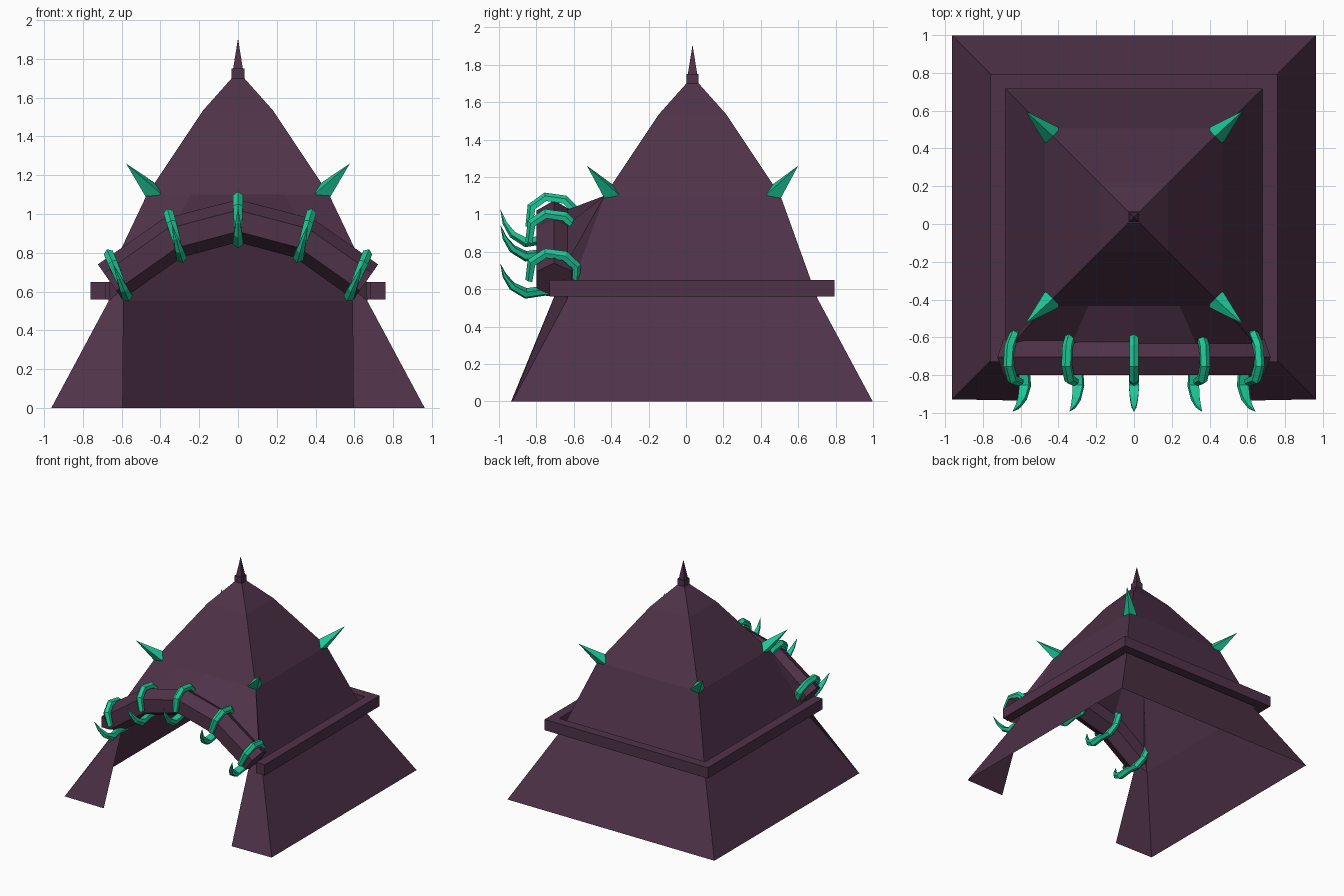
import bpy, bmesh, math
from mathutils import Vector, Matrix

if "Cube" in bpy.data.objects:
    bpy.data.objects.remove(bpy.data.objects["Cube"])

CY = 0.035  # tent axis in y


def material(name, rgb):
    m = bpy.data.materials.new(name)
    m.diffuse_color = (*rgb, 1)
    m.use_nodes = True
    m.node_tree.nodes["Principled BSDF"].inputs["Base Color"].default_value = m.diffuse_color
    return m


CLOTH = material("dark_cloth", (0.078, 0.032, 0.065))
HORN = material("green_horn", (0.012, 0.58, 0.31))


def finish(name, bm, mat):
    bmesh.ops.remove_doubles(bm, verts=bm.verts, dist=0.0005)
    bmesh.ops.recalc_face_normals(bm, faces=bm.faces)
    me = bpy.data.meshes.new(name)
    bm.to_mesh(me)
    bm.free()
    me.materials.append(mat)
    ob = bpy.data.objects.new(name, me)
    bpy.context.collection.objects.link(ob)
    return ob


def add_face(bm, pts):
    return bm.faces.new([bm.verts.new(p) for p in pts])


def loft(bm, rings):
    """Skin a list of equal-length closed rings and cap both ends."""
    loops = [[bm.verts.new(p) for p in r] for r in rings]
    for a, b in zip(loops, loops[1:]):
        for i in range(len(a)):
            j = (i + 1) % len(a)
            bm.faces.new((a[i], a[j], b[j], b[i]))
    bm.faces.new(loops[0][::-1])
    bm.faces.new(loops[-1])


def corners(h, z):
    return [Vector((sx * h, CY + sy * h, z)) for sx, sy in ((-1, -1), (1, -1), (1, 1), (-1, 1))]


# Tent walls: square levels, front left open below the third level
levels = [corners(h, z) for h, z in ((0.963, 0), (0.668, 0.55), (0.47, 1.1), (0.18, 1.535), (0.033, 1.70))]
bm = bmesh.new()
for k, (a, b) in enumerate(zip(levels, levels[1:])):
    for i in range(4):
        if i == 0 and k < 2:
            continue
        j = (i + 1) % 4
        add_face(bm, (a[i], a[j], b[j], b[i]))

# Awning stretched from the front face out to the arch, with a flap either side
arch = [(-0.66, 0.65), (-0.34, 0.875), (0, 0.965), (0.34, 0.875), (0.66, 0.65)]
hem = [Vector((x, -0.66, z + 0.05)) for x, z in arch]
brow = [Vector((x * 0.47 / 0.66, CY - 0.47, 1.1)) for x, z in arch]
for i in range(4):
    add_face(bm, (hem[i], hem[i + 1], brow[i + 1], brow[i]))
for s, c, h, b in ((-1, 0, hem[0], brow[0]), (1, 1, hem[4], brow[4])):
    low, mid = levels[0][c], levels[1][c]
    add_face(bm, (mid, h, b))
    inner = Vector((s * 0.59, -0.68, 0.62))
    add_face(bm, (low, Vector((s * 0.595, -0.935, 0)), inner, mid))
    add_face(bm, (mid, inner, h))
finish("tent_walls", bm, CLOTH)

# U-shaped rail round the back and sides
bm = bmesh.new()
rings = []
for o, i in (((-0.76, -0.73), (-0.68, -0.73)), ((-0.76, CY + 0.76), (-0.68, CY + 0.68)),
             ((0.76, CY + 0.76), (0.68, CY + 0.68)), ((0.76, -0.73), (0.68, -0.73))):
    rings.append([(*o, 0.56), (*i, 0.56), (*i, 0.65), (*o, 0.65)])
loft(bm, rings)
finish("side_rail", bm, CLOTH)

# Arch beam: hexagonal tube along the arch
bm = bmesh.new()
rings = []
for k, (x, z) in enumerate(arch):
    a, b = arch[max(k - 1, 0)], arch[min(k + 1, 4)]
    t = Vector((b[0] - a[0], 0, b[1] - a[1])).normalized()
    up = Vector((-t.z, 0, t.x))
    c = Vector((x, -0.705, z))
    rings.append([c + Vector((0, 0.11 * math.cos(q), 0)) + up * 0.11 * math.sin(q)
                  for q in [math.radians(30 + 60 * n) for n in range(6)]])
loft(bm, rings)
finish("arch_beam", bm, CLOTH)

# Claws: a ridged band wrapping the beam and curling forward to a point
path = [(-.13, -.04), (-.115, .065), (-.045, .115), (.055, .10), (.115, .04), (.11, -.05),
        (.05, -.11), (-.05, -.10), (-.15, -.115), (-.22, -.075), (-.262, -.015), (-.287, .055)]
size = [.8, 1, 1, 1, 1, 1, 1, 1, 1.1, .85, .5, .03]
section = [(-.025, -.016), (.025, -.016), (.025, .012), (0, .03), (-.025, .012)]


def claw(name, x, z, tilt):
    bm = bmesh.new()
    rot = Matrix.Rotation(math.radians(tilt), 3, 'Y')
    rings = []
    for k, p in enumerate(path):
        a, b = Vector(path[max(k - 1, 0)]), Vector(path[min(k + 1, len(path) - 1)])
        t = (b - a).normalized()
        n = Vector((-t.y, t.x))  # away from the beam
        rings.append([Vector((x, -0.705, z)) + rot @ Vector(
            (w * size[k], p[0] + n.x * d * size[k], p[1] + n.y * d * size[k])) for w, d in section])
    loft(bm, rings)
    finish(name, bm, HORN)


for k, (x, z, tilt) in enumerate(((-.62, .685, -23), (-.325, .89, -16), (0, .972, 0),
                                  (.345, .89, 16), (.62, .685, 23))):
    claw(f"arch_claw_{k + 1}", x, z, tilt)


# Corner spikes: four-sided points on the tent ridges
for k, (sx, sy) in enumerate(((-1, -1), (1, -1), (1, 1), (-1, 1))):
    base = Vector((sx * 0.435, CY + sy * 0.435, 1.105))
    tip = Vector((sx * 0.577, CY + sy * 0.565, 1.26))
    axis = tip - base
    bm = bmesh.new()
    m = Matrix.Translation((base + tip) / 2) @ axis.to_track_quat('Z', 'Y').to_matrix().to_4x4()
    bmesh.ops.create_cone(bm, cap_ends=True, segments=4, radius1=0.055, radius2=0,
                          depth=axis.length, matrix=m)
    finish(f"corner_spike_{k + 1}", bm, HORN)

# Finial: square block with a slim point
bm = bmesh.new()
loft(bm, [corners(0.033, 1.69), corners(0.033, 1.75)])
finish("finial_block", bm, CLOTH)
bm = bmesh.new()
loft(bm, [corners(0.025, 1.75), corners(0.001, 1.90)])
finish("finial_point", bm, CLOTH)
